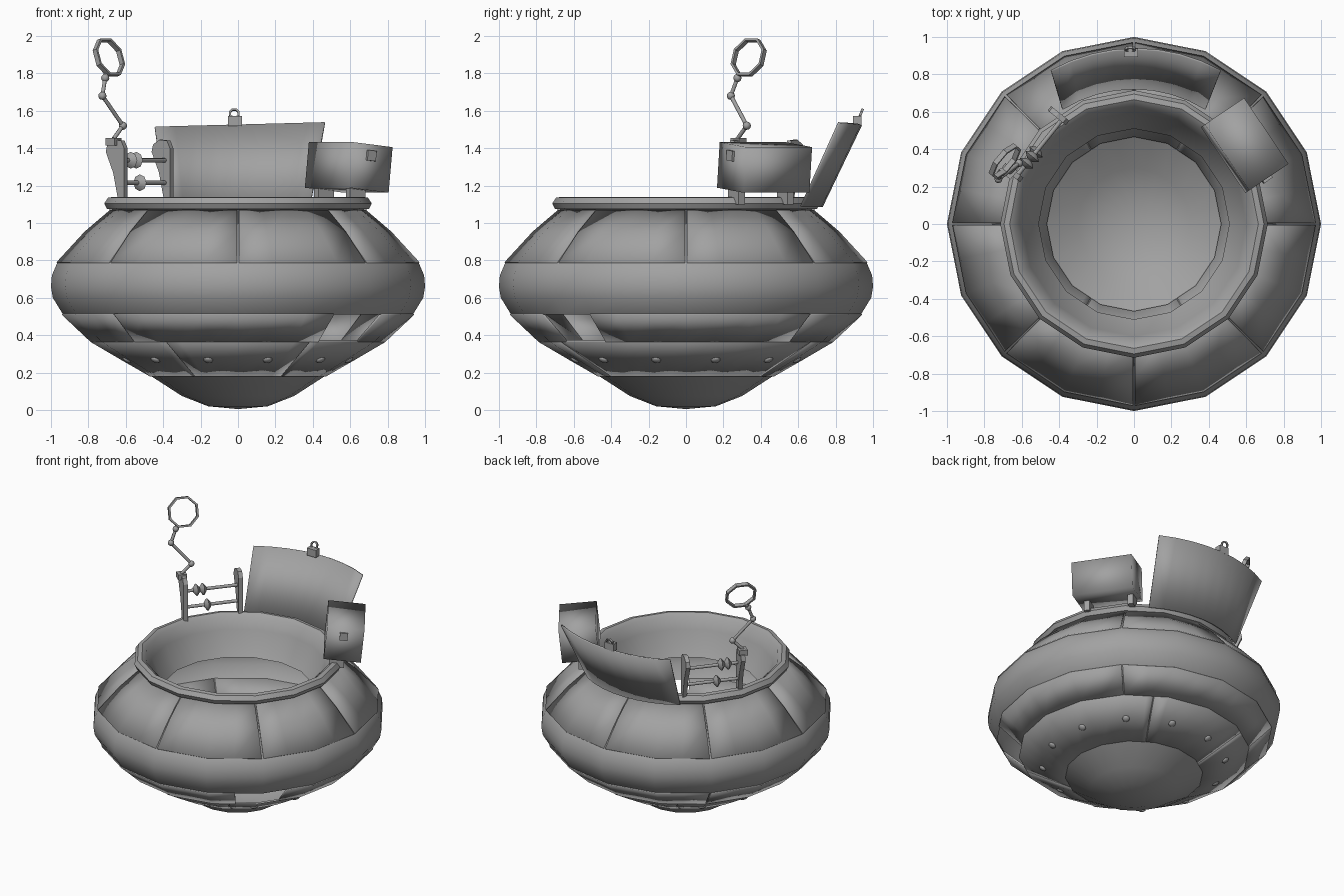
import bpy, bmesh, math
from mathutils import Vector, Matrix

cube = bpy.data.objects.get("Cube")
if cube:
    bpy.data.objects.remove(cube, do_unlink=True)

grey = bpy.data.materials.new("plain grey")
grey.use_nodes = True
COLOUR = (0.36, 0.36, 0.36, 1)
grey.diffuse_color = COLOUR
grey.node_tree.nodes["Principled BSDF"].inputs["Base Color"].default_value = COLOUR


def finish(name, bm, angle=35):
    """Turn a bmesh into a named object, smooth below the given angle."""
    me = bpy.data.meshes.new(name)
    bm.to_mesh(me)
    bm.free()
    me.materials.append(grey)
    if angle:
        me.shade_smooth()
        me.set_sharp_from_angle(angle=math.radians(angle))
    ob = bpy.data.objects.new(name, me)
    bpy.context.collection.objects.link(ob)
    return ob


def ring_point(a, r, z):
    """Point on a sixteen-sided ring; a is in degrees from the front."""
    r *= math.cos(math.radians(11.25)) / math.cos(math.radians(a % 22.5 - 11.25))
    return Vector((r * math.sin(math.radians(a)), -r * math.cos(math.radians(a)), z))


def strip(name, a0, a1, profile, hole=None, thick=0):
    """Sweep a profile around the axis between two angles."""
    step = 11.25
    inner = [k * step for k in range(-40, 41) if a0 + 0.1 < k * step < a1 - 0.1]
    bm = bmesh.new()
    cols = [[bm.verts.new(ring_point(a, r, z)) for r, z in profile]
            for a in [a0, *inner, a1]]
    angles = [a0, *inner, a1]
    for i in range(len(cols) - 1):
        for j in range(len(profile) - 1):
            mid = (angles[i] + angles[i + 1]) / 2
            if hole and abs(mid - 45) < 11 and profile[j][1] == hole:
                continue
            bm.faces.new((cols[i][j], cols[i + 1][j], cols[i + 1][j + 1], cols[i][j + 1]))
    bmesh.ops.remove_doubles(bm, verts=bm.verts, dist=0.0005)
    bmesh.ops.dissolve_degenerate(bm, edges=bm.edges, dist=0.0001)
    ob = finish(name, bm)
    if thick:
        mod = ob.modifiers.new("thickness", "SOLIDIFY")
        mod.thickness = thick
        mod.offset = -1
    return ob


def block(name, centre, size, turn=0, tilt=0, angle=35):
    bm = bmesh.new()
    m = (Matrix.Translation(centre) @ Matrix.Rotation(math.radians(turn), 4, "Z")
         @ Matrix.Rotation(math.radians(tilt), 4, "Y") @ Matrix.Diagonal((*size, 1)))
    bmesh.ops.create_cube(bm, size=1, matrix=m)
    return finish(name, bm, angle)


def rod(name, p, q, r0, r1=None, sides=8):
    p, q = Vector(p), Vector(q)
    bm = bmesh.new()
    m = Matrix.Translation((p + q) / 2) @ (q - p).to_track_quat("Z", "Y").to_matrix().to_4x4()
    bmesh.ops.create_cone(bm, cap_ends=True, segments=sides, radius1=r0,
                          radius2=r0 if r1 is None else r1, depth=(q - p).length, matrix=m)
    return finish(name, bm, 50)


def ball(name, centre, r, squash=(1, 1, 1), normal=(0, 0, 1)):
    bm = bmesh.new()
    m = (Matrix.Translation(centre) @ Vector(normal).to_track_quat("Z", "Y").to_matrix().to_4x4()
         @ Matrix.Diagonal((*squash, 1)))
    bmesh.ops.create_uvsphere(bm, u_segments=8, v_segments=6, radius=r, matrix=m)
    return finish(name, bm, 60)


def band(name, centre, normal, r, width, wall):
    """Open eight-sided hoop with a rectangular section."""
    bm = bmesh.new()
    m = Matrix.Translation(centre) @ Vector(normal).to_track_quat("Z", "Y").to_matrix().to_4x4()
    section = [(r, -width), (r, width), (r - wall, width), (r - wall, -width)]
    rings = [[bm.verts.new(m @ Vector((s * math.cos(k * math.pi / 4 + 0.39),
                                       s * math.sin(k * math.pi / 4 + 0.39), h)))
              for s, h in section] for k in range(8)]
    for k in range(8):
        a, b = rings[k], rings[(k + 1) % 8]
        for j in range(4):
            bm.faces.new((a[j], b[j], b[(j + 1) % 4], a[(j + 1) % 4]))
    return finish(name, bm, 30)


# Hollow hull shell, with an open hatch on one front corner
strip("hull", 0, 360, [(0, 0.005), (0.16, 0.02), (0.30, 0.075), (0.455, 0.175), (0.61, 0.27),
                       (0.775, 0.365), (0.935, 0.51), (0.99, 0.6), (1, 0.66), (0.995, 0.72),
                       (0.965, 0.79), (0.81, 0.95), (0.67, 1.07)], hole=0.365)

# Rolled rim with an inward lip
strip("rim", 0, 360, [(0.67, 1.07), (0.70, 1.075), (0.715, 1.105), (0.695, 1.135), (0.665, 1.14),
                      (0.635, 1.12), (0.60, 1.04), (0.555, 0.94), (0.51, 0.87)])

# Eight sloping upper panels
for k in range(8):
    strip("upper_panel", 45 * k - 180.0 + 0.4, 45 * k - 135 - 0.4,
          [(0.972, 0.79), (0.82, 0.955), (0.685, 1.07)], thick=0.012)

# Stepped lower plates
low = [(0.472, 0.18), (0.625, 0.268), (0.787, 0.363)]
high = [(0.787, 0.363), (0.943, 0.51)]
for name, mid, half in (("front", 0, 30), ("left", 90, 60), ("back", 180, 30), ("right", -90, 60)):
    strip(name + "_lower_plate", mid - half + 0.3, mid + half - 0.3, low, thick=0.012)
    start = mid - 45 + (11.25 if name == "left" else 0.3)
    end = mid + 45 - (11.25 if name == "front" else 0.3)
    strip(name + "_middle_plate", start, end, high, thick=0.012)

# Ring of rivets under the hull
for k in range(12):
    p = ring_point(15 + 30 * k, 0.625, 0.268)
    ball("rivet", p, 0.026, (1, 1, 0.5), (p.x, p.y, -1))

# Curved rear screen, leaning back
bm = bmesh.new()
cols = []
for k in range(9):
    t = k / 4 - 1
    lo, hi = math.radians(32 * t), math.radians(29 * t)
    cols.append([bm.verts.new((0.72 * math.sin(lo), 0.72 * math.cos(lo), 1.09)),
                 bm.verts.new((0.93 * math.sin(hi) + 0.01, 0.93 * math.cos(hi), 1.527 + 0.012 * t))])
for a, b in zip(cols, cols[1:]):
    bm.faces.new((a[0], b[0], b[1], a[1]))
screen = finish("rear_screen", bm)
screen.modifiers.new("thickness", "SOLIDIFY").thickness = 0.012

# Clip and loop on the screen
block("screen_clip", (-0.015, 0.915, 1.545), (0.075, 0.045, 0.055))
band("clip_loop", (-0.02, 0.935, 1.585), (0, -1, 0.4), 0.03, 0.007, 0.01)

# Padded case on the left of the rim, with end button and feet
block("side_case", (0.592, 0.42, 1.297), (0.255, 0.425, 0.245), 34, 6, angle=180)
block("case_button", (0.71, 0.242, 1.36), (0.055, 0.025, 0.055), 34, 6)
for x, y in ((0.63, 0.27), (0.46, 0.53)):
    block("case_foot", (x, y, 1.145), (0.10, 0.04, 0.09), 34)

# Rack on the right of the rim: two shaped uprights
along, out = Vector((0.63, 0.78, 0)), Vector((-0.78, 0.63, 0))
near, far = Vector((-0.60, 0.235, 0)), Vector((-0.355, 0.54, 0))
shape = [(0, 1.1), (0.035, 1.1), (0.075, 1.27), (0.125, 1.38), (0.115, 1.42), (0.07, 1.445),
         (0.02, 1.44), (0, 1.4)]
for name, base in (("near_upright", near), ("far_upright", far)):
    bm = bmesh.new()
    face = bm.faces.new([bm.verts.new(base - along * 0.015 + out * u + Vector((0, 0, z)))
                         for u, z in shape])
    grown = bmesh.ops.extrude_face_region(bm, geom=[face])["geom"]
    bmesh.ops.translate(bm, vec=along * 0.03, verts=[v for v in grown if isinstance(v, bmesh.types.BMVert)])
    bmesh.ops.recalc_face_normals(bm, faces=bm.faces)
    finish(name, bm, 25)

# Rails with turned beads
for z, beads in ((1.335, (0.22, 0.34)), (1.215, (0.42,))):
    p, q = (b + out * 0.035 + Vector((0, 0, z)) for b in (near, far))
    rod("rail", p, q, 0.012)
    for t in beads:
        c = p.lerp(q, t)
        rod("bead", c - along * 0.022, c, 0.018, 0.045)
        rod("bead", c, c + along * 0.022, 0.045, 0.018)

# Jointed arm holding an open hoop
path = [Vector(p) for p in ((-0.665, 0.275, 1.45), (-0.615, 0.325, 1.52),
                            (-0.725, 0.24, 1.68), (-0.71, 0.275, 1.775))]
block("arm_base", (-0.665, 0.28, 1.435), (0.06, 0.06, 0.04), 50)
for p, q in zip(path, path[1:]):
    rod("arm_link", p, q, 0.011)
for p in path[1:]:
    ball("arm_joint", p, 0.022)
hoop = Vector((-0.69, 0.335, 1.885))
rod("hoop_stem", path[-1], path[-1].lerp(hoop, 0.2), 0.014)
band("hoop", hoop, (0.66, -0.55, 0.3), 0.112, 0.014, 0.014)
